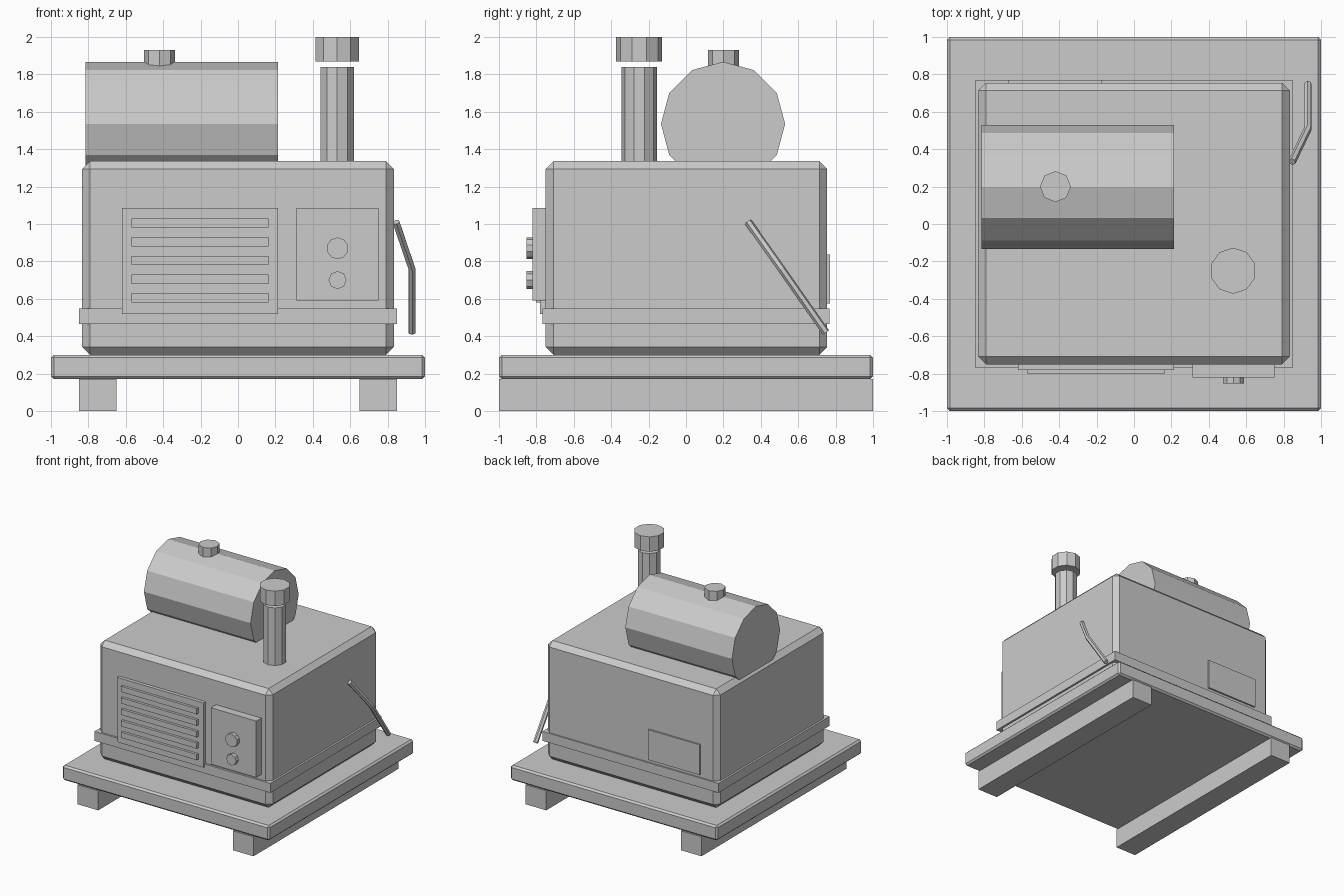
import bpy, math

if "Cube" in bpy.data.objects:
    bpy.data.objects.remove(bpy.data.objects["Cube"])

metal = bpy.data.materials.new("grey_metal")
metal.diffuse_color = (0.6, 0.6, 0.6, 1)
metal.use_nodes = True
metal.node_tree.nodes["Principled BSDF"].inputs["Base Color"].default_value = metal.diffuse_color


def finish(ob, name):
    ob.name = name
    ob.data.materials.clear()
    ob.data.materials.append(metal)
    return ob


def box(name, x, y, z, bevel=0):
    """Box from (min, max) ranges, with an optional flat chamfer."""
    bpy.ops.mesh.primitive_cube_add(size=1, location=[sum(r) / 2 for r in (x, y, z)])
    ob = finish(bpy.context.object, name)
    ob.scale = [r[1] - r[0] for r in (x, y, z)]
    bpy.ops.object.transform_apply(location=False, rotation=False, scale=True)
    if bevel:
        m = ob.modifiers.new("chamfer", 'BEVEL')
        m.width, m.segments = bevel, 1
    return ob


def cyl(name, sides, r, depth, loc, rot=(0, 0, 0)):
    bpy.ops.mesh.primitive_cylinder_add(vertices=sides, radius=r, depth=depth,
                                        location=loc, rotation=rot)
    return finish(bpy.context.object, name)


# Skids and base plate
for side, s in (("left", -1), ("right", 1)):
    box(side + "_skid", sorted((0.65 * s, 0.85 * s)), (-1, 1), (0, 0.17))
box("base_plate", (-1, 1), (-1, 1), (0.17, 0.30), 0.015)

# Housing with belt and rear hatch
box("housing", (-0.833, 0.833), (-0.75, 0.755), (0.30, 1.337), 0.042)
box("housing_belt", (-0.85, 0.85), (-0.767, 0.767), (0.465, 0.547))
box("rear_hatch", (-0.67, -0.17), (0.74, 0.77), (0.574, 0.837))

# Front grille
box("grille_panel", (-0.62, 0.213), (-0.78, -0.74), (0.52, 1.085))
for i in range(5):
    z = 0.605 + 0.1 * i
    box("grille_slat", (-0.57, 0.163), (-0.802, -0.77), (z - 0.025, z + 0.025))

# Control box and knobs
box("control_box", (0.313, 0.75), (-0.82, -0.74), (0.592, 1.085))
for name, sides, r, z in (("large_knob", 10, 0.058, 0.87), ("small_knob", 8, 0.048, 0.70)):
    cyl(name, sides, r, 0.055, (0.532, -0.826, z), (math.pi / 2, 0, 0))

# Fuel tank and filler cap
cyl("fuel_tank", 12, 0.332, 1.03, (-0.30, 0.198, 1.535), (0, math.pi / 2, 0))
cyl("filler_cap", 8, 0.083, 0.13, (-0.42, 0.2, 1.865))

# Exhaust pipe and rain cap
cyl("exhaust_pipe", 10, 0.094, 0.54, (0.53, -0.25, 1.57))
cyl("exhaust_cap", 10, 0.123, 0.13, (0.53, -0.25, 1.935))

# Bent crank handle on the right side
curve = bpy.data.curves.new("crank_handle", 'CURVE')
curve.dimensions = '3D'
curve.bevel_depth, curve.bevel_resolution, curve.use_fill_caps = 0.021, 1, True
path = [(0.845, 0.333, 1.01), (0.93, 0.51, 0.76), (0.93, 0.748, 0.42)]
spline = curve.splines.new('POLY')
spline.points.add(len(path) - 1)
for p, co in zip(spline.points, path):
    p.co = (*co, 1)
spline.use_smooth = False
handle = bpy.data.objects.new("crank_handle", curve)
bpy.context.collection.objects.link(handle)
bpy.ops.object.select_all(action='DESELECT')
handle.select_set(True)
bpy.context.view_layer.objects.active = handle
bpy.ops.object.convert(target='MESH')
finish(bpy.context.object, "crank_handle")
